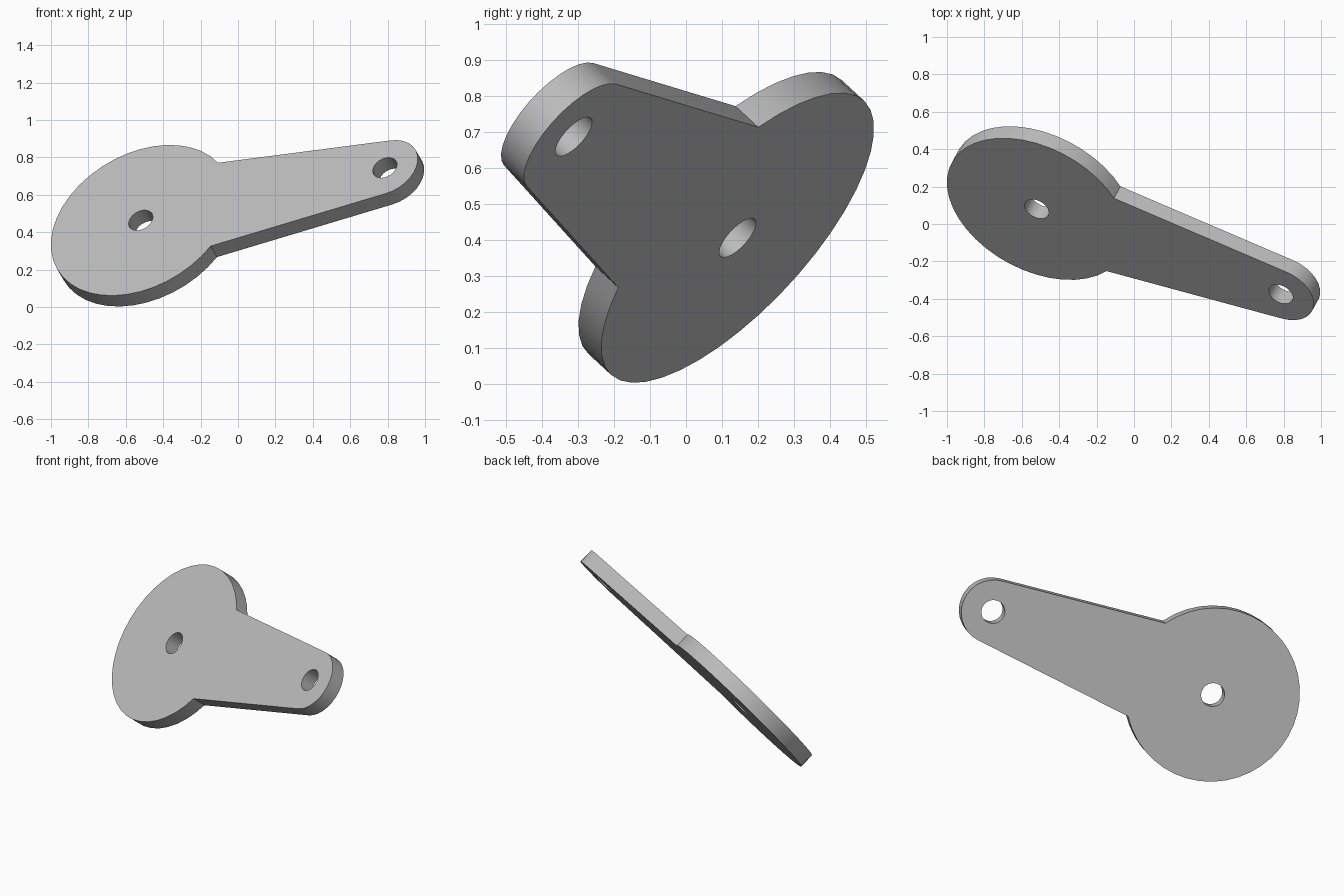
import bpy
import bmesh
from math import radians, cos, sin
from mathutils import Vector, Matrix

cube = bpy.data.objects.get("Cube")
if cube:
    bpy.data.objects.remove(cube, do_unlink=True)

HUB_RADIUS = 0.518
END_RADIUS = 0.19
HOLE_RADIUS = 0.07
THICKNESS = 0.093
HUB_CENTRE = Vector((-0.52, 0.08, 0.464))
END_CENTRE = Vector((0.785, -0.375, 0.745))
FACE_NORMAL = Vector((-0.376, -0.68, 0.628))
LENGTH = (END_CENTRE - HUB_CENTRE).length


def arc(cx, radius, start, end, segments):
    """Points along an arc centred on the lever's long axis."""
    step = (end - start) / segments
    angles = [radians(start + step * i) for i in range(segments + 1)]
    return [Vector((cx + radius * cos(a), radius * sin(a), 0)) for a in angles]


def add_loop(bm, points):
    verts = [bm.verts.new(p) for p in points]
    return [bm.edges.new((v, verts[i - 1])) for i, v in enumerate(verts)]


# Single grey material
grey = bpy.data.materials.new("plain_grey")
grey.use_nodes = True
colour = (0.5, 0.5, 0.5, 1)
grey.diffuse_color = colour
grey.node_tree.nodes["Principled BSDF"].inputs["Base Color"].default_value = colour

# Outline: round hub, then tapered arm tangent to the rounded end
bm = bmesh.new()
outline = arc(0, HUB_RADIUS, 34.9, 325.1, 34)
outline += arc(LENGTH, END_RADIUS, -83.9, 83.9, 14)
edges = add_loop(bm, outline)

# Pivot holes in the hub and the arm end
for cx in (0, LENGTH):
    edges += add_loop(bm, arc(cx, HOLE_RADIUS, 0, 360, 24)[:-1])

# Fill the plate and give it thickness
bmesh.ops.triangle_fill(bm, edges=edges, use_beauty=True, normal=(0, 0, 1))
result = bmesh.ops.extrude_face_region(bm, geom=bm.faces[:], use_keep_orig=True)
moved = [g for g in result["geom"] if isinstance(g, bmesh.types.BMVert)]
bmesh.ops.translate(bm, verts=moved, vec=(0, 0, -THICKNESS))
bmesh.ops.recalc_face_normals(bm, faces=bm.faces[:])

mesh = bpy.data.meshes.new("lever_plate")
bm.to_mesh(mesh)
bm.free()
mesh.materials.append(grey)
plate = bpy.data.objects.new("lever_plate", mesh)
bpy.context.collection.objects.link(plate)

# Tilt the plate into place
along = (END_CENTRE - HUB_CENTRE).normalized()
across = FACE_NORMAL.cross(along).normalized()
normal = along.cross(across)
rotation = Matrix((along, across, normal)).transposed().to_4x4()
plate.matrix_world = Matrix.Translation(HUB_CENTRE) @ rotation

# Smooth rims with crisp face borders
bpy.ops.object.select_all(action="DESELECT")
plate.select_set(True)
bpy.context.view_layer.objects.active = plate
bpy.ops.object.shade_smooth_by_angle(angle=radians(30))
